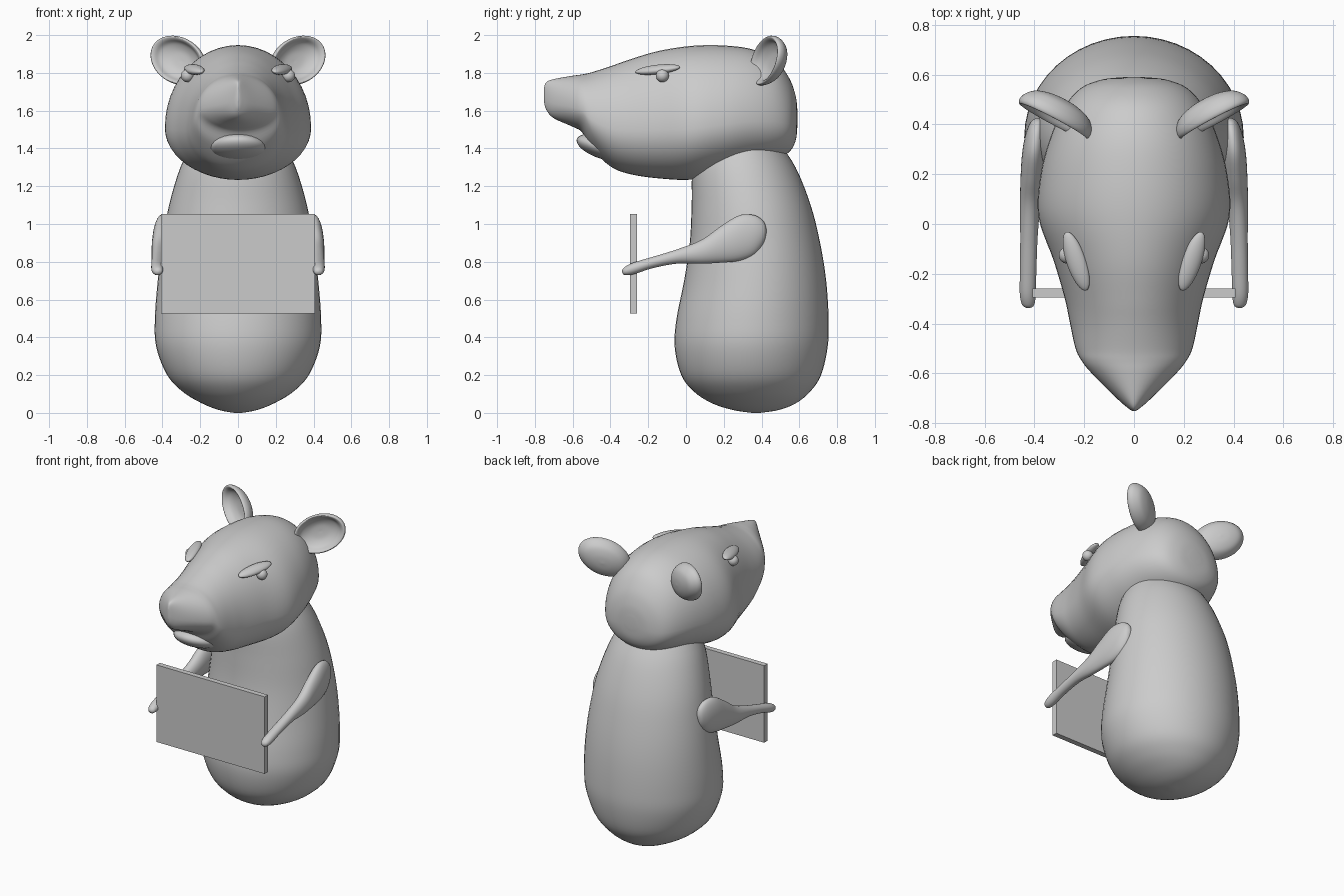
import bpy
import bmesh
from math import sin, cos, pi, radians
from mathutils import Vector, Matrix

cube = bpy.data.objects.get("Cube")
if cube:
    bpy.data.objects.remove(cube, do_unlink=True)

grey = bpy.data.materials.new("plain grey")
grey.use_nodes = True
grey.diffuse_color = (0.6, 0.6, 0.6, 1)
grey.node_tree.nodes["Principled BSDF"].inputs["Base Color"].default_value = grey.diffuse_color


def finish(name, bm, mirrored=False):
    """Turn a bmesh into a smooth grey object, optionally mirrored across x."""
    bmesh.ops.recalc_face_normals(bm, faces=bm.faces)
    mesh = bpy.data.meshes.new(name)
    bm.to_mesh(mesh)
    bm.free()
    mesh.materials.append(grey)
    obj = bpy.data.objects.new(name, mesh)
    bpy.context.collection.objects.link(obj)
    bpy.ops.object.select_all(action='DESELECT')
    obj.select_set(True)
    bpy.context.view_layer.objects.active = obj
    bpy.ops.object.shade_smooth_by_angle(angle=radians(50))
    if mirrored:
        mod = obj.modifiers.new("mirror", 'MIRROR')
        mod.use_mirror_merge = False
    return obj


def smooth_rows(rows, steps=5):
    """Interpolate section rows with a Catmull-Rom curve."""
    rows = [Vector(r) for r in rows]
    padded = [rows[0]] + rows + [rows[-1]]
    out = []
    for a, b, c, d in zip(padded, padded[1:], padded[2:], padded[3:]):
        for i in range(steps):
            t = i / steps
            out.append((b * 2 + (c - a) * t + (a * 2 - b * 5 + c * 4 - d) * t ** 2
                        + (b * 3 - a - c * 3 + d) * t ** 3) / 2)
    return out + [rows[-1]]


def loft(name, rows, place, sides=48, mirrored=False):
    """Skin closed rings; place(row, angle) gives each ring point."""
    bm = bmesh.new()
    rings = [[bm.verts.new(place(r, 2 * pi * i / sides)) for i in range(sides)]
             for r in smooth_rows(rows)]
    for low, high in zip(rings, rings[1:]):
        for i in range(sides):
            j = (i + 1) % sides
            bm.faces.new((low[i], low[j], high[j], high[i]))
    bm.faces.new(rings[0])
    bm.faces.new(rings[-1])
    return finish(name, bm, mirrored)


def ellipsoid(name, centre, radii, turn=(0, 0, 0), mirrored=False):
    bm = bmesh.new()
    bmesh.ops.create_uvsphere(bm, u_segments=32, v_segments=20, radius=1)
    rot = Matrix.Identity(4)
    for angle, axis in zip(turn, "XYZ"):
        rot = Matrix.Rotation(radians(angle), 4, axis) @ rot
    bm.transform(Matrix.Translation(centre) @ rot @ Matrix.Diagonal((*radii, 1)))
    return finish(name, bm, mirrored)


# Body: height, front, back, half width
body_rows = [(0, .35, .39, .02), (.015, .25, .49, .1), (.05, .14, .58, .19),
             (.11, .045, .655, .29), (.2, -.025, .715, .375), (.35, -.06, .75, .433),
             (.5, -.05, .755, .44), (.7, -.01, .742, .425), (.9, .02, .71, .4),
             (1.1, .03, .66, .365), (1.3, .035, .58, .305), (1.45, .08, .48, .23)]


def body_point(row, a):
    z, front, back, half = row
    return (half * cos(a), (front + back) / 2 + (back - front) / 2 * sin(a), z)


loft("body", body_rows, body_point)

# Head: depth, underside, top, half width
head_rows = [(-.752, 1.65, 1.72, .006), (-.74, 1.605, 1.75, .024), (-.7, 1.56, 1.767, .07),
             (-.6, 1.515, 1.785, .17), (-.55, 1.485, 1.792, .21), (-.5, 1.4, 1.803, .235),
             (-.4, 1.305, 1.835, .257), (-.3, 1.265, 1.87, .278), (-.15, 1.242, 1.915, .322),
             (.03, 1.235, 1.943, .384), (.2, 1.27, 1.945, .375), (.35, 1.31, 1.925, .335),
             (.47, 1.34, 1.87, .28), (.545, 1.38, 1.775, .215), (.58, 1.44, 1.68, .13),
             (.59, 1.52, 1.6, .04)]


def head_point(row, a):
    y, low, high, half = row
    middle = low + (high - low) * .38
    s, c = sin(a), cos(a)
    reach = high - middle if s > 0 else middle - low
    return (half * c, y, middle + reach * s)


loft("head", head_rows, head_point)

# Lower lip under the snout
ellipsoid("lower_lip", (0, -.44, 1.405), (.15, .145, .06), turn=(-18, 0, 0))

# Eyes under slanted brows
ellipsoid("eyes", (.268, -.125, 1.785), (.034, .034, .034), mirrored=True)
ellipsoid("brows", (.232, -.15, 1.818), (.04, .125, .024), turn=(6, 15, -17), mirrored=True)

# Ears: cupped bowls turned forward and outward; rows are radius and depth
ear_rows = [(.02, -.08), (.4, -.074), (.75, -.055), (.95, -.022), (1, .005),
            (.95, .02), (.85, .012), (.7, -.015), (.4, -.035), (.02, -.04)]
ear_long = Vector((.78, .44, .42)).normalized()
ear_face = Vector((.42, -.86, .1))
ear_face = (ear_face - ear_long * ear_face.dot(ear_long)).normalized()
ear_wide = ear_face.cross(ear_long)
ear_centre = Vector((.315, .43, 1.865))


def ear_point(row, a):
    radius, depth = row
    return (ear_centre + ear_long * (.17 * radius * cos(a))
            + ear_wide * (.122 * radius * sin(a)) + ear_face * depth)


loft("ears", ear_rows, ear_point, mirrored=True)

# Arms: depth, underside, top, centre across, half width
arm_rows = [(.425, .95, .975, .385, .008), (.41, .895, 1.015, .388, .027),
            (.36, .835, 1.047, .394, .042), (.28, .805, 1.045, .402, .048),
            (.18, .795, .985, .41, .046), (.08, .79, .915, .417, .041),
            (-.05, .79, .865, .422, .035), (-.18, .765, .825, .425, .033),
            (-.28, .733, .795, .427, .032), (-.325, .73, .772, .425, .024),
            (-.338, .743, .755, .424, .006)]


def arm_point(row, a):
    y, low, high, x, half = row
    return (x + half * cos(a), y, (low + high) / 2 + (high - low) / 2 * sin(a))


loft("arms", arm_rows, arm_point, sides=32, mirrored=True)

# Board held between the hands
board = bmesh.new()
bmesh.ops.create_cube(board, size=1)
board.transform(Matrix.Translation((0, -.278, .79)) @ Matrix.Diagonal((.815, .036, .525, 1)))
finish("board", board)
